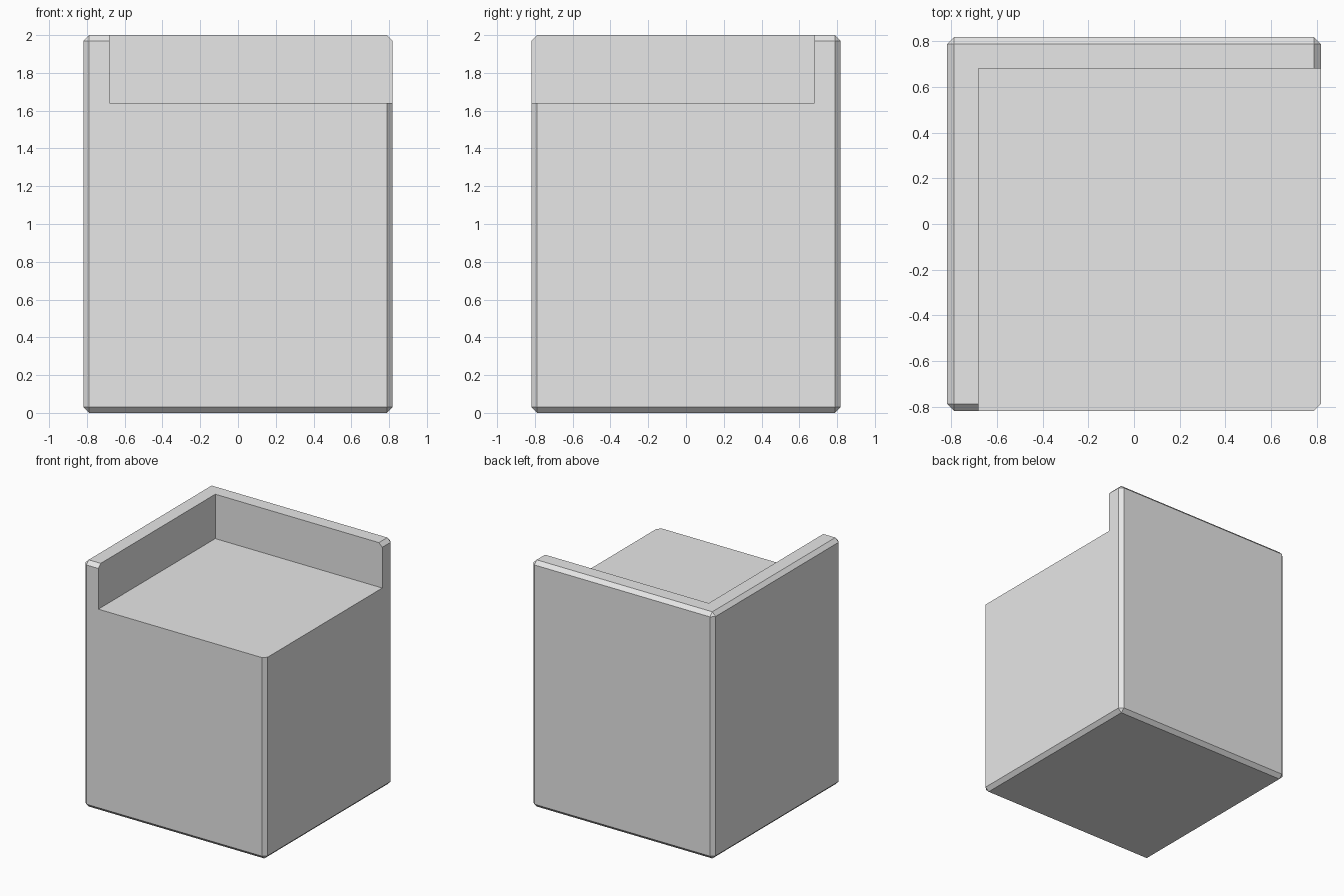
import bpy
from mathutils import Vector

default = bpy.data.objects.get("Cube")
if default:
    bpy.data.objects.remove(default, do_unlink=True)

HALF, HEIGHT, BEVEL = 0.818, 2.0, 0.03
WALL, SEAT_Z = 0.68, 1.64

grey = bpy.data.materials.new("light grey")
grey.use_nodes = True
colour = (0.8, 0.8, 0.8, 1)
grey.diffuse_color = colour
grey.node_tree.nodes["Principled BSDF"].inputs["Base Color"].default_value = colour


def box(name, low, high):
    low, high = Vector(low), Vector(high)
    bpy.ops.mesh.primitive_cube_add(size=1, location=(low + high) / 2)
    obj = bpy.context.object
    obj.name = name
    obj.scale = high - low
    bpy.ops.object.transform_apply(location=True, rotation=False, scale=True)
    obj.data.materials.append(grey)
    return obj


# Hidden cutter that leaves a wall along the back and the right side
cutter = box("recess_cutter", (-WALL, -1, SEAT_Z), (1, WALL, HEIGHT + 1))
cutter.hide_render = True
cutter.hide_set(True)

# Chamfered block with its upper corner cut away
block = box("chamfered_block", (-HALF, -HALF, 0), (HALF, HALF, HEIGHT))
bpy.context.view_layer.objects.active = block
bevel = block.modifiers.new("chamfer", 'BEVEL')
bevel.width = BEVEL
bevel.segments = 1
cut = block.modifiers.new("recess", 'BOOLEAN')
cut.operation = 'DIFFERENCE'
cut.solver = 'EXACT'
cut.object = cutter
for name in ("chamfer", "recess"):
    bpy.ops.object.modifier_apply(modifier=name)

# The cutter is no longer needed
bpy.data.objects.remove(cutter, do_unlink=True)
